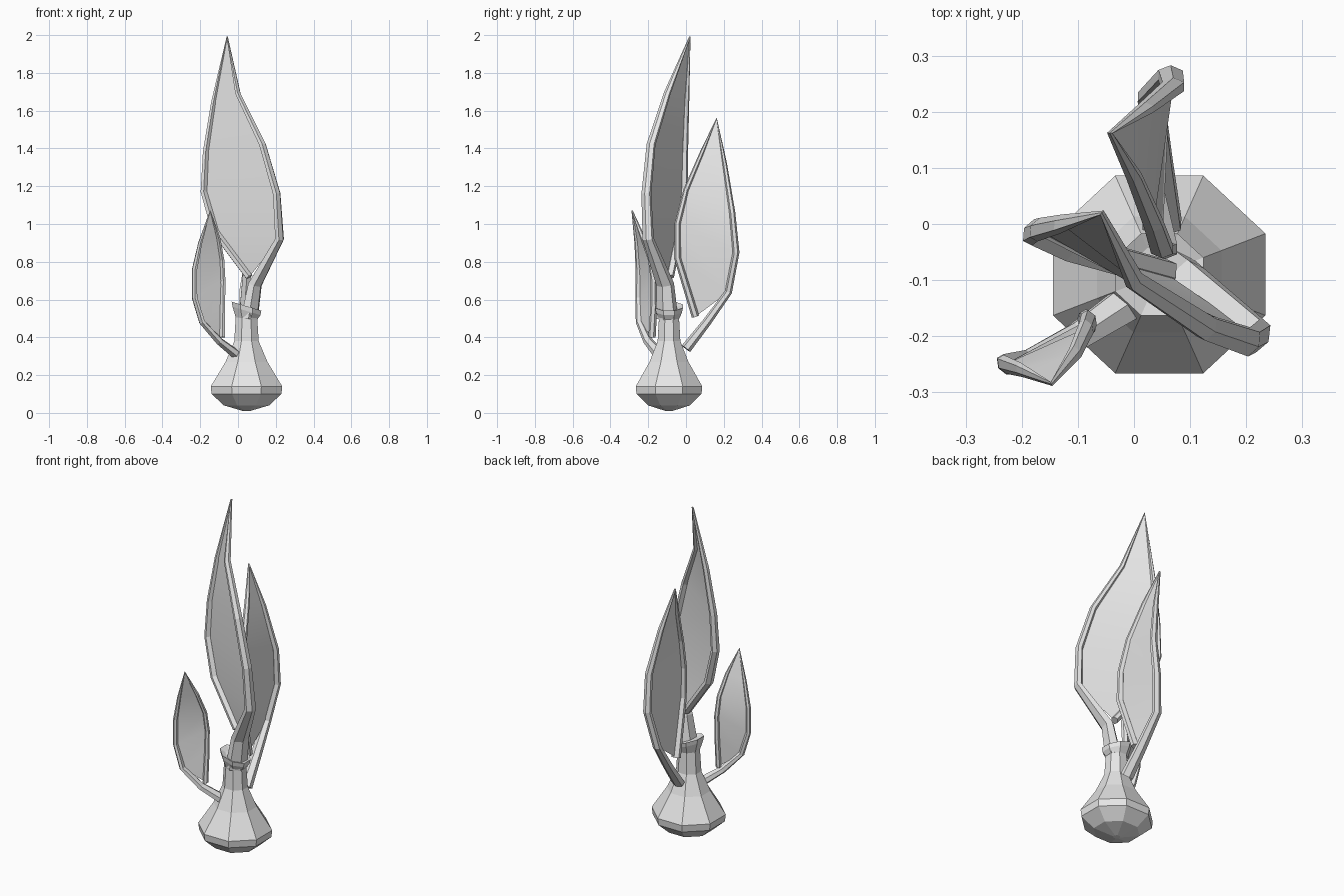
import bpy, bmesh, math
from mathutils import Vector

if "Cube" in bpy.data.objects:
    bpy.data.objects.remove(bpy.data.objects["Cube"], do_unlink=True)

grey = bpy.data.materials.new("plain grey")
grey.use_nodes = True
colour = (0.8, 0.8, 0.8, 1)
grey.diffuse_color = colour
grey.node_tree.nodes["Principled BSDF"].inputs["Base Color"].default_value = colour


def finish(bm, name):
    """Turn a bmesh into a named object with the shared material."""
    bmesh.ops.recalc_face_normals(bm, faces=bm.faces)
    mesh = bpy.data.meshes.new(name)
    bm.to_mesh(mesh)
    bm.free()
    mesh.materials.append(grey)
    obj = bpy.data.objects.new(name, mesh)
    bpy.context.collection.objects.link(obj)
    return obj


def loft(bm, rings):
    """Bridge rings of vertices and cap both ends."""
    count = len(rings[0])
    for low, high in zip(rings, rings[1:]):
        for i in range(count):
            j = (i + 1) % count
            bm.faces.new((low[i], low[j], high[j], high[i]))
    bm.faces.new(rings[0][::-1])
    bm.faces.new(rings[-1])


def make_bulb():
    """Eight-sided bulb with a narrow neck and a slanted collar."""
    # radius, height, slant of the ring
    profile = [(0.02, 0.01, 0), (0.13, 0.04, 0), (0.2, 0.1, 0), (0.205, 0.14, 0),
               (0.12, 0.27, 0), (0.07, 0.38, 0), (0.062, 0.5, -0.1),
               (0.08, 0.54, -0.3), (0.085, 0.565, -0.3), (0.055, 0.555, -0.3)]
    bm = bmesh.new()
    rings = []
    for radius, height, slant in profile:
        ring = []
        for i in range(8):
            angle = math.tau * (i + 0.5) / 8
            dx, dy = radius * math.cos(angle), radius * math.sin(angle)
            ring.append(bm.verts.new((0.045 + dx, -0.09 + dy * 0.93, height + slant * dx)))
        rings.append(ring)
    loft(bm, rings)
    finish(bm, "bulb")


def make_leaf(name, path):
    """Stem that loops round the leaf as a rim, and the blade inside it."""
    points = [Vector(p[:3]) for p in path]
    radii = [p[3] for p in path]
    last = len(points) - 1
    tip = last // 2 + 1

    # rim: six-sided sweep, deeper across the blade than along it
    across = points[3] - points[last - 2]
    normal = across.cross(points[tip] - points[last]).normalized()
    bm = bmesh.new()
    rings = []
    for k, point in enumerate(points):
        ahead = (points[min(k + 1, last)] - point).normalized()
        behind = (point - points[max(k - 1, 0)]).normalized()
        tangent = (ahead + behind).normalized()
        side = normal.cross(tangent).normalized()
        depth = tangent.cross(side)
        ring = []
        for i in range(6):
            angle = math.tau * i / 6
            offset = side * math.cos(angle) + depth * math.sin(angle) * 1.4
            ring.append(bm.verts.new(point + offset * radii[k]))
        rings.append(ring)
    loft(bm, rings)
    finish(bm, name + "_stem_rim")

    # blade: rungs between the two sides of the rim
    bm = bmesh.new()
    verts = [bm.verts.new(p) for p in points[2:]]
    low, high = 0, len(verts) - 1
    top = tip - 2
    bm.faces.new((verts[0], verts[-2], verts[-1]))
    high -= 1
    while low + 1 < top:
        bm.faces.new((verts[low], verts[low + 1], verts[high - 1], verts[high]))
        low, high = low + 1, high - 1
    bm.faces.new((verts[low], verts[top], verts[high]))
    blade = finish(bm, name + "_blade")
    bpy.ops.object.select_all(action="DESELECT")
    bpy.context.view_layer.objects.active = blade
    blade.select_set(True)
    bpy.ops.object.shade_smooth_by_angle(angle=math.radians(40))


make_bulb()

# each path: base, elbow, up one side, tip, down the other side, loose end
make_leaf("tall_leaf", [
    (0.06, -0.1, 0.5, 0.045), (0.09, -0.11, 0.68, 0.036),
    (0.22, -0.2, 0.92, 0.023), (0.205, -0.21, 1.16, 0.02),
    (0.13, -0.185, 1.42, 0.018), (0, -0.1, 1.69, 0.014),
    (-0.057, 0.02, 1.99, 0.004), (-0.13, 0, 1.64, 0.013),
    (-0.17, -0.01, 1.38, 0.016), (-0.18, -0.015, 1.17, 0.018),
    (-0.12, -0.04, 0.96, 0.02), (0.06, -0.09, 0.72, 0.02)])
make_leaf("back_leaf", [
    (0.05, 0, 0.34, 0.028), (0.04, 0.11, 0.48, 0.023),
    (0.03, 0.225, 0.64, 0.019), (0.065, 0.265, 0.85, 0.018),
    (0.07, 0.245, 1.06, 0.016), (0.02, 0.205, 1.32, 0.012),
    (-0.043, 0.162, 1.56, 0.004), (0, 0.085, 1.38, 0.011),
    (0.035, 0, 1.18, 0.014), (0.05, -0.045, 1, 0.016),
    (0.055, -0.045, 0.82, 0.018), (0.03, 0.05, 0.51, 0.02)])
make_leaf("small_leaf", [
    (-0.01, -0.14, 0.31, 0.026), (-0.1, -0.2, 0.38, 0.02),
    (-0.19, -0.245, 0.48, 0.016), (-0.23, -0.25, 0.61, 0.014),
    (-0.23, -0.25, 0.76, 0.013), (-0.2, -0.26, 0.9, 0.01),
    (-0.147, -0.285, 1.07, 0.003), (-0.105, -0.23, 0.93, 0.01),
    (-0.085, -0.185, 0.81, 0.012), (-0.08, -0.17, 0.7, 0.013),
    (-0.083, -0.17, 0.57, 0.014), (-0.085, -0.18, 0.4, 0.015)])
